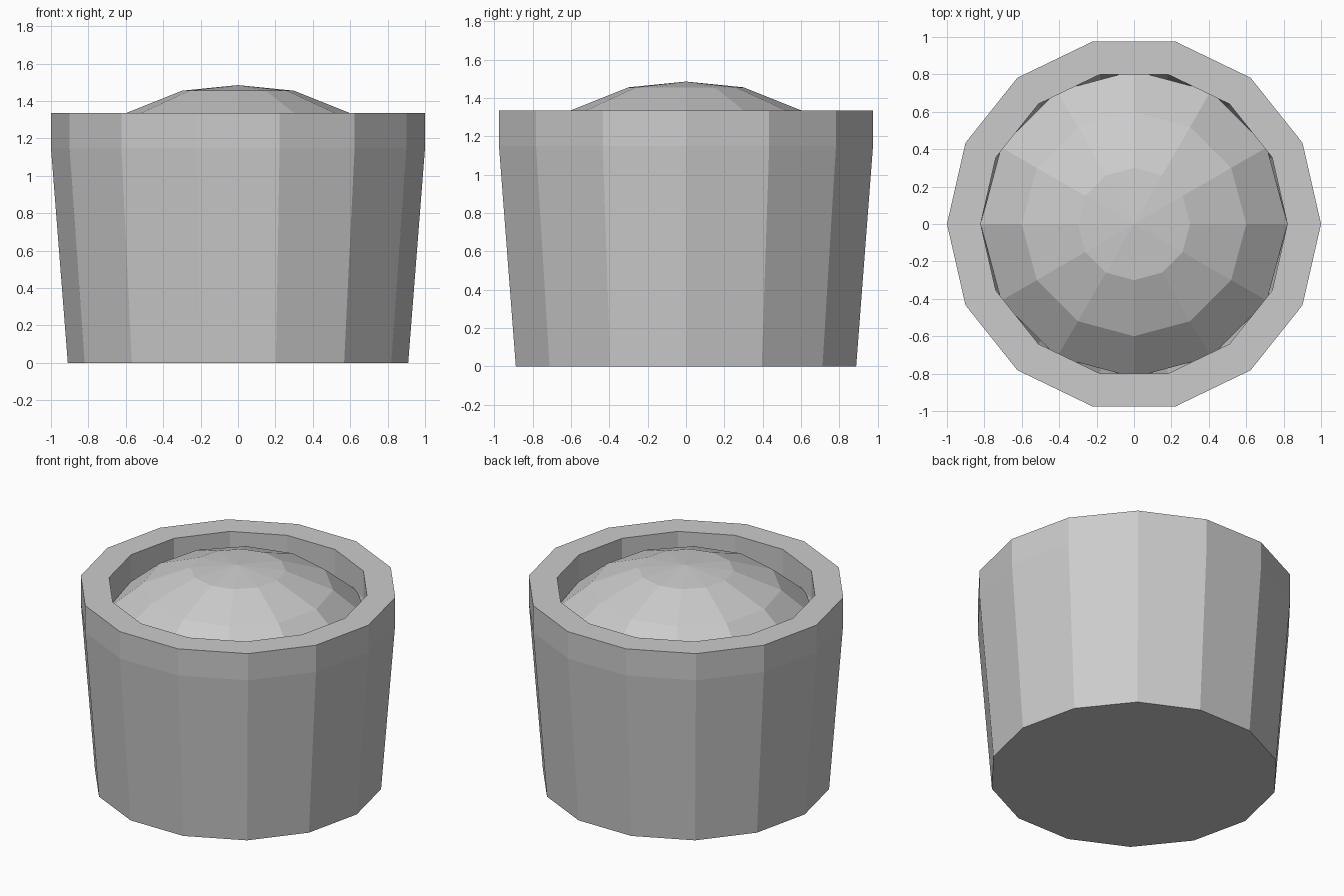
import bpy
import bmesh
from math import cos, sin, tau

cube = bpy.data.objects.get("Cube")
if cube:
    bpy.data.objects.remove(cube, do_unlink=True)

# One grey for every part
GREY = (0.6, 0.6, 0.6, 1.0)
grey = bpy.data.materials.new("plain grey")
grey.use_nodes = True
grey.diffuse_color = GREY
grey.node_tree.nodes["Principled BSDF"].inputs["Base Color"].default_value = GREY


def lathe(name, profile, sides):
    """Spin (radius, height) points into a flat-faced solid; radius 0 is a pole."""
    bm = bmesh.new()
    rings = []
    for r, z in profile:
        count = sides if r else 1
        rings.append([bm.verts.new((r * cos(tau * i / sides), r * sin(tau * i / sides), z))
                      for i in range(count)])
    for a, b in zip(rings, rings[1:]):
        for i in range(sides):
            j = (i + 1) % sides
            corners = [a[i % len(a)], a[j % len(a)], b[j % len(b)], b[i % len(b)]]
            bm.faces.new(list(dict.fromkeys(corners)))
    # Close open ends with flat caps
    for ring in (rings[0], rings[-1]):
        if len(ring) > 1:
            bm.faces.new(ring)
    bmesh.ops.recalc_face_normals(bm, faces=bm.faces[:])
    mesh = bpy.data.meshes.new(name)
    bm.to_mesh(mesh)
    bm.free()
    mesh.materials.append(grey)
    obj = bpy.data.objects.new(name, mesh)
    bpy.context.collection.objects.link(obj)
    return obj


# Tapered pot with an upright band, thick rim and recessed inside
lathe("pot", [(0.91, 0), (1, 1.15), (1, 1.335), (0.82, 1.335), (0.82, 1.15), (0.78, 0.95)], 14)

# Shallow faceted mound filling the pot
lathe("mound", [(0.82, 1.15), (0.6, 1.335), (0.3, 1.455), (0, 1.485)], 12)
